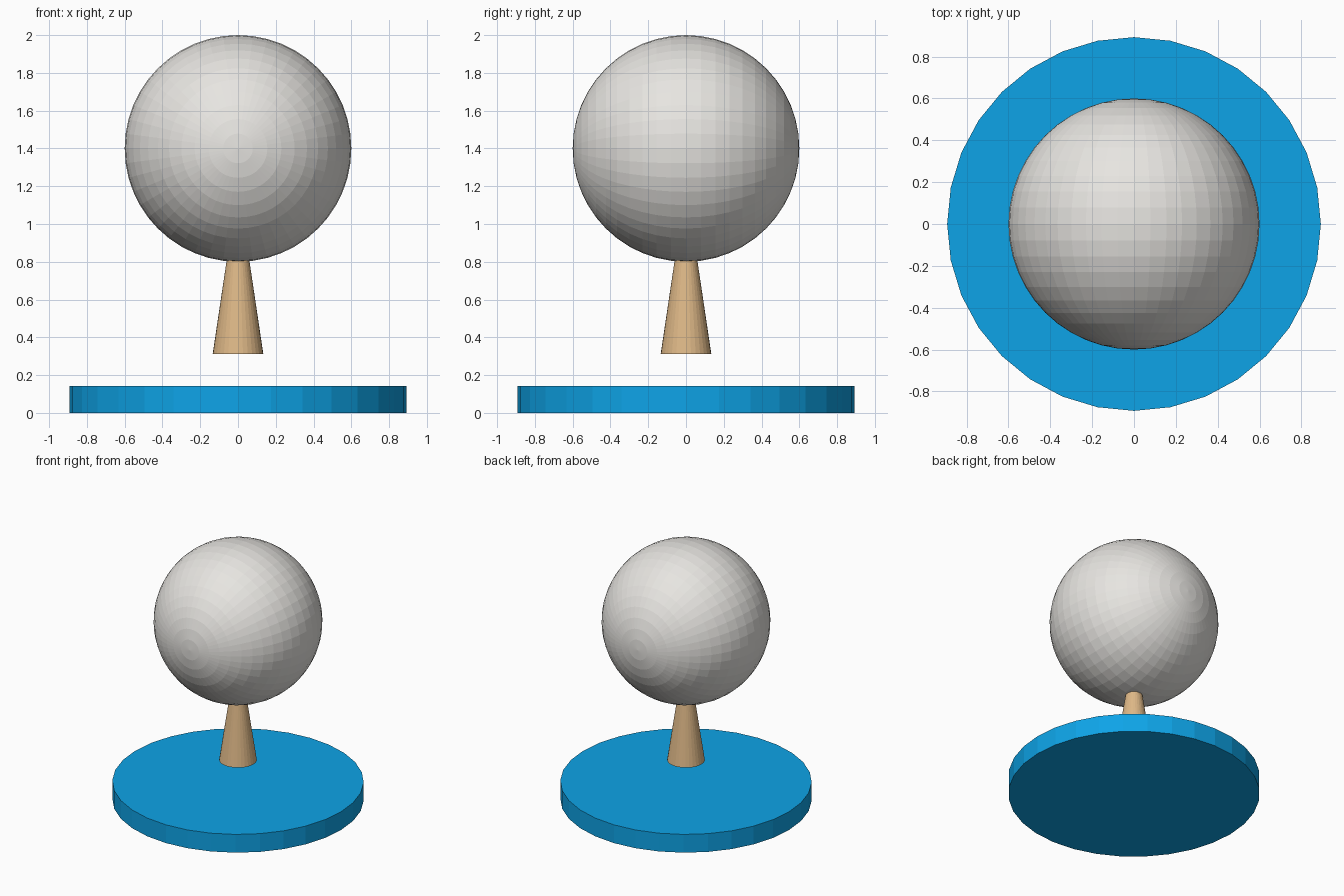
import bpy
import math

if "Cube" in bpy.data.objects:
    bpy.data.objects.remove(bpy.data.objects["Cube"])


def srgb(r, g, b):
    def lin(c):
        c /= 255
        return c / 12.92 if c <= 0.04045 else ((c + 0.055) / 1.055) ** 2.4
    return (lin(r), lin(g), lin(b), 1.0)


def material(name, rgb):
    m = bpy.data.materials.new(name)
    m.diffuse_color = srgb(*rgb)
    m.use_nodes = True
    m.node_tree.nodes["Principled BSDF"].inputs["Base Color"].default_value = m.diffuse_color
    return m


def finish(name, mat):
    ob = bpy.context.object
    ob.name = name
    ob.data.materials.append(mat)
    return ob


def tapered(name, mat, sides, r_bottom, r_top, z0, z1):
    bpy.ops.mesh.primitive_cone_add(vertices=sides, radius1=r_bottom, radius2=r_top,
                                    depth=z1 - z0, location=(0, 0, (z0 + z1) / 2))
    return finish(name, mat)


blue = material("blue", (14, 165, 233))
tan = material("tan", (222, 184, 135))
pale_grey = material("pale grey", (231, 229, 225))

# Flat round base
tapered("base_disc", blue, 32, 0.893, 0.893, 0, 0.143)

# Tapered stem, floating above the base and running into the ball
tapered("stem", tan, 32, 0.134, 0.054, 0.312, 0.848)

# Faceted ball with its poles on the front-back axis
bpy.ops.mesh.primitive_uv_sphere_add(segments=48, ring_count=24, radius=0.6,
                                     location=(0, 0, 1.4), rotation=(math.pi / 2, 0, 0))
finish("ball", pale_grey)
